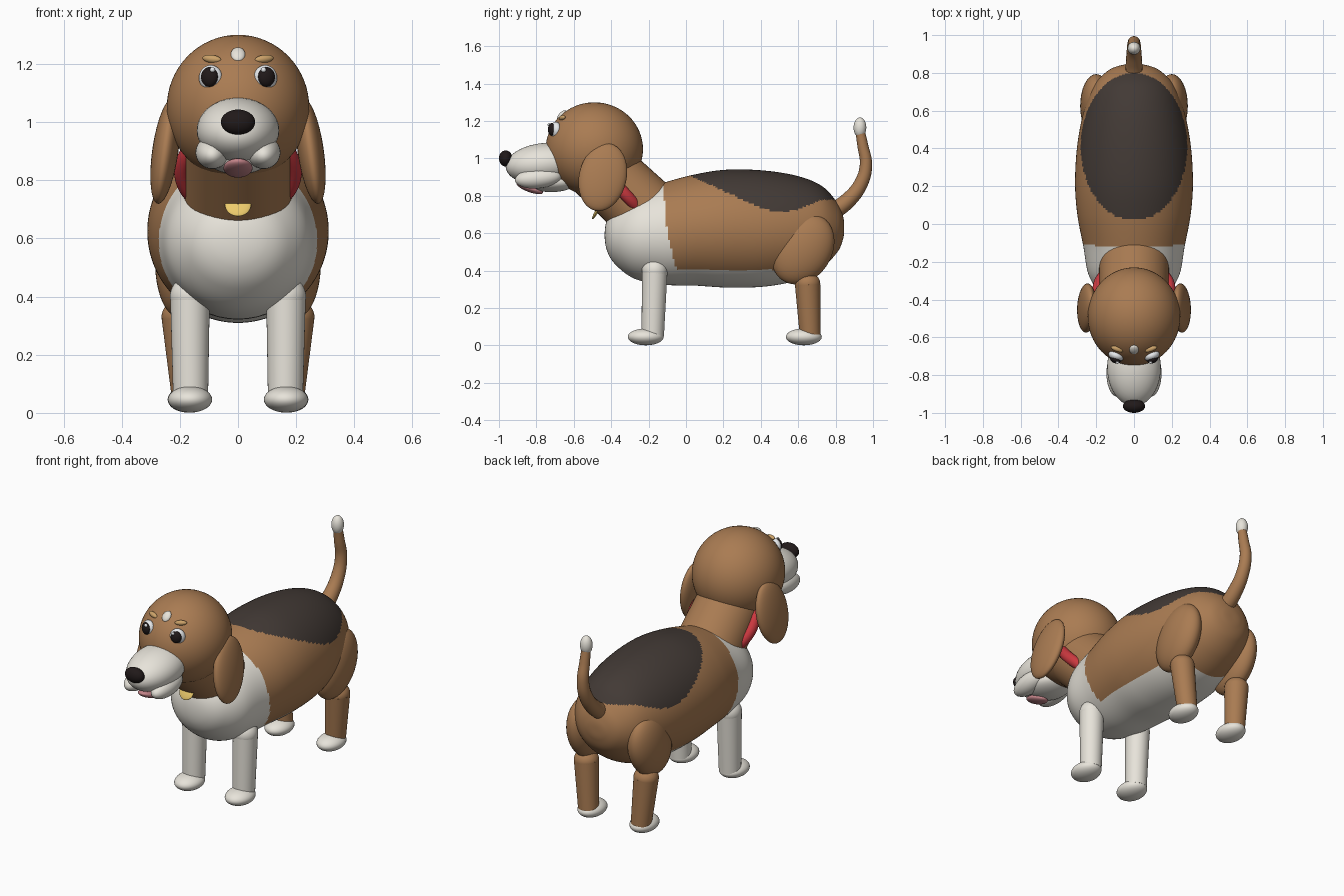
import bpy, bmesh, math
from mathutils import Matrix, Vector, Euler

if "Cube" in bpy.data.objects:
    bpy.data.objects.remove(bpy.data.objects["Cube"])


def material(name, r, g, b):
    m = bpy.data.materials.new(name)
    m.diffuse_color = (r, g, b, 1)
    m.use_nodes = True
    m.node_tree.nodes["Principled BSDF"].inputs["Base Color"].default_value = m.diffuse_color
    return m


BROWN = material("brown_fur", .40, .20, .085)
WHITE = material("white_fur", .80, .77, .70)
BLACK = material("dark_fur", .055, .042, .036)
NOSE = material("nose_black", .015, .010, .010)
EYE = material("eye_white", .80, .82, .84)
RED = material("collar_red", .60, .04, .05)
GOLD = material("gold", .85, .60, .15)
PINK = material("tongue_pink", .55, .23, .25)
TAN = material("brow_tan", .60, .36, .14)


def add_mesh(name, bm, *mats):
    me = bpy.data.meshes.new(name)
    bmesh.ops.recalc_face_normals(bm, faces=bm.faces)
    bm.to_mesh(me)
    bm.free()
    for m in mats:
        me.materials.append(m)
    ob = bpy.data.objects.new(name, me)
    bpy.context.collection.objects.link(ob)
    return ob


def ball(name, loc, radii, mat, rot=(0, 0, 0), seg=40):
    bm = bmesh.new()
    bmesh.ops.create_uvsphere(bm, u_segments=seg, v_segments=seg // 2, radius=1)
    for f in bm.faces:
        f.smooth = True
    bm.transform(Matrix.LocRotScale(Vector(loc), Euler(rot), Vector(radii)))
    return add_mesh(name, bm, mat)


def tube(name, a, b, r1, r2, mat):
    a, b = Vector(a), Vector(b)
    bm = bmesh.new()
    bmesh.ops.create_cone(bm, cap_ends=True, segments=40, radius1=r1, radius2=r2,
                          depth=(b - a).length)
    for f in bm.faces:
        f.smooth = len(f.verts) == 4
    q = (b - a).to_track_quat('Z', 'Y')
    bm.transform(Matrix.LocRotScale((a + b) / 2, q, None))
    return add_mesh(name, bm, mat)


def pair(name, loc, radii, mat, rot=(0, 0, 0), seg=40):
    for side, s in (("right", 1), ("left", -1)):
        ball(f"{name}_{side}", (s * loc[0], loc[1], loc[2]), radii, mat,
             (rot[0], s * rot[1], s * rot[2]), seg)


# Body: lofted oval rings given as (y, bottom z, top z, half width)
S = [Vector(p) for p in (
    (-.435, .59, .59, 0), (-.42, .50, .68, .10), (-.37, .425, .75, .175),
    (-.27, .355, .82, .24), (-.12, .325, .87, .268), (.05, .32, .915, .30),
    (.22, .31, .94, .312), (.42, .315, .935, .30), (.60, .35, .905, .265),
    (.73, .42, .85, .215), (.81, .50, .76, .14), (.84, .57, .69, .07),
    (.846, .63, .63, 0))]


def flip(p):
    return Vector((p[0], p[2], p[1], -p[3]))


P = [flip(S[1])] + S + [flip(S[-2])]
STEPS, SIDES = 14, 144
rows = []
for i in range(1, len(P) - 2):
    p0, p1, p2, p3 = P[i - 1:i + 3]
    for k in range(STEPS):
        t = k / STEPS
        rows.append(.5 * (2 * p1 + (p2 - p0) * t + (2 * p0 - 5 * p1 + 4 * p2 - p3) * t * t
                          + (3 * p1 - p0 - 3 * p2 + p3) * t ** 3))
bm = bmesh.new()
rings = []
for y, zb, zt, w in rows[1:]:
    rings.append([bm.verts.new((w * math.cos(a), y, (zb + zt) / 2 + (zt - zb) / 2 * math.sin(a)))
                  for a in (2 * math.pi * j / SIDES for j in range(SIDES))])
for r, q in zip(rings, rings[1:]):
    for j in range(SIDES):
        n = (j + 1) % SIDES
        bm.faces.new((r[j], r[n], q[n], q[j]))
for ring, end in ((rings[0], S[0]), (rings[-1], S[-1])):
    tip = bm.verts.new((0, end[0], end[1]))
    for j in range(SIDES):
        bm.faces.new((tip, ring[j], ring[(j + 1) % SIDES]))
# Coat markings: saddle, chest and belly
for f in bm.faces:
    f.smooth = True
    x, y, z = f.calc_center_median()
    if z > .69 and (x / .282) ** 2 + ((y - .41) / .39) ** 2 < 1:
        f.material_index = 2
    elif y < -.10 + .25 * max(0, .6 - z) - .08 * max(0, z - .6) or (z < .405 and y < .62):
        f.material_index = 1
add_mesh("body", bm, BROWN, WHITE, BLACK)

# Neck and head
tube("neck", (0, -.18, .684), (0, -.473, .956), .187, .180, BROWN)
ball("head", (0, -.49, 1.05), (.245, .26, .25), BROWN, seg=64)
pair("ear", (.25, -.445, .90), (.045, .127, .185), BROWN, (-.22, -.14, 0))

# Collar ring, showing only at the sides of the neck
bm = bmesh.new()
N, M = 64, 16
grid = [[bm.verts.new(((.19 + .03 * math.cos(b)) * math.cos(a),
                       (.19 + .03 * math.cos(b)) * math.sin(a), .032 * math.sin(b)))
         for b in (2 * math.pi * j / M for j in range(M))]
        for a in (2 * math.pi * i / N for i in range(N))]
for i in range(N):
    for j in range(M):
        k, n = (i + 1) % N, (j + 1) % M
        bm.faces.new((grid[i][j], grid[k][j], grid[k][n], grid[i][n])).smooth = True
bm.transform(Matrix.LocRotScale(Vector((0, -.345, .83)), Euler((-.82, 0, 0)), None))
add_mesh("collar", bm, RED)
ball("collar_tag", (0, -.478, .715), (.045, .045, .009), GOLD, (1.05, 0, 0))

# Muzzle, mouth and nose
ball("muzzle", (0, -.76, .972), (.142, .205, .11), WHITE, (.10, 0, 0))
pair("jowl", (.088, -.79, .895), (.058, .125, .055), WHITE, (.10, 0, 0))
ball("jaw", (0, -.72, .872), (.105, .13, .052), WHITE)
ball("tongue", (0, -.835, .842), (.05, .075, .022), PINK, (-.35, 0, 0))
ball("nose", (0, -.964, 1.0), (.059, .036, .043), NOSE)

# Eyes, brows and forehead spot
pair("eye", (.094, -.697, 1.152), (.042, .028, .044), EYE, (0, 0, .35))
pair("pupil", (.098, -.717, 1.155), (.030, .020, .034), NOSE, (0, 0, .35), 32)
pair("eye_glint", (.088, -.733, 1.180), (.009, .007, .009), EYE, seg=16)
pair("brow", (.09, -.662, 1.217), (.034, .014, .014), TAN, (-.6, -.12, .35), 32)
ball("forehead_spot", (0, -.665, 1.232), (.025, .014, .032), WHITE, (-.75, 0, 0), 32)

# Legs
for side, s in (("right", 1), ("left", -1)):
    tube(f"front_leg_{side}", (s * .163, -.178, .05), (s * .165, -.167, .40), .060, .068, WHITE)
    tube(f"hind_leg_{side}", (s * .172, .664, .055), (s * .195, .65, .33), .056, .068, BROWN)
pair("shoulder", (.165, -.167, .40), (.069, .069, .07), WHITE)
pair("knee", (.195, .65, .33), (.068, .068, .06), BROWN)
pair("thigh", (.20, .625, .515), (.085, .155, .20), BROWN, (-.55, 0, 0))
pair("front_paw", (.165, -.215, .046), (.076, .096, .045), WHITE)
pair("hind_paw", (.17, .63, .046), (.072, .096, .045), WHITE)

# Tail: tapered curve with a white tip
cu = bpy.data.curves.new("tail", 'CURVE')
cu.dimensions = '3D'
cu.bevel_depth = 1
cu.bevel_resolution = 6
cu.resolution_u = 10
cu.use_fill_caps = True
sp = cu.splines.new('BEZIER')
path = [(.76, .70, .048), (.86, .77, .043), (.935, .865, .037), (.962, .965, .033),
        (.945, 1.07, .029), (.93, 1.15, .025)]
sp.bezier_points.add(len(path) - 1)
for bp, (y, z, r) in zip(sp.bezier_points, path):
    bp.co = (0, y, z)
    bp.radius = r
    bp.handle_left_type = bp.handle_right_type = 'AUTO'
cu.materials.append(BROWN)
bpy.context.collection.objects.link(bpy.data.objects.new("tail", cu))
ball("tail_tip", (0, .93, 1.165), (.034, .034, .054), WHITE, seg=32)
